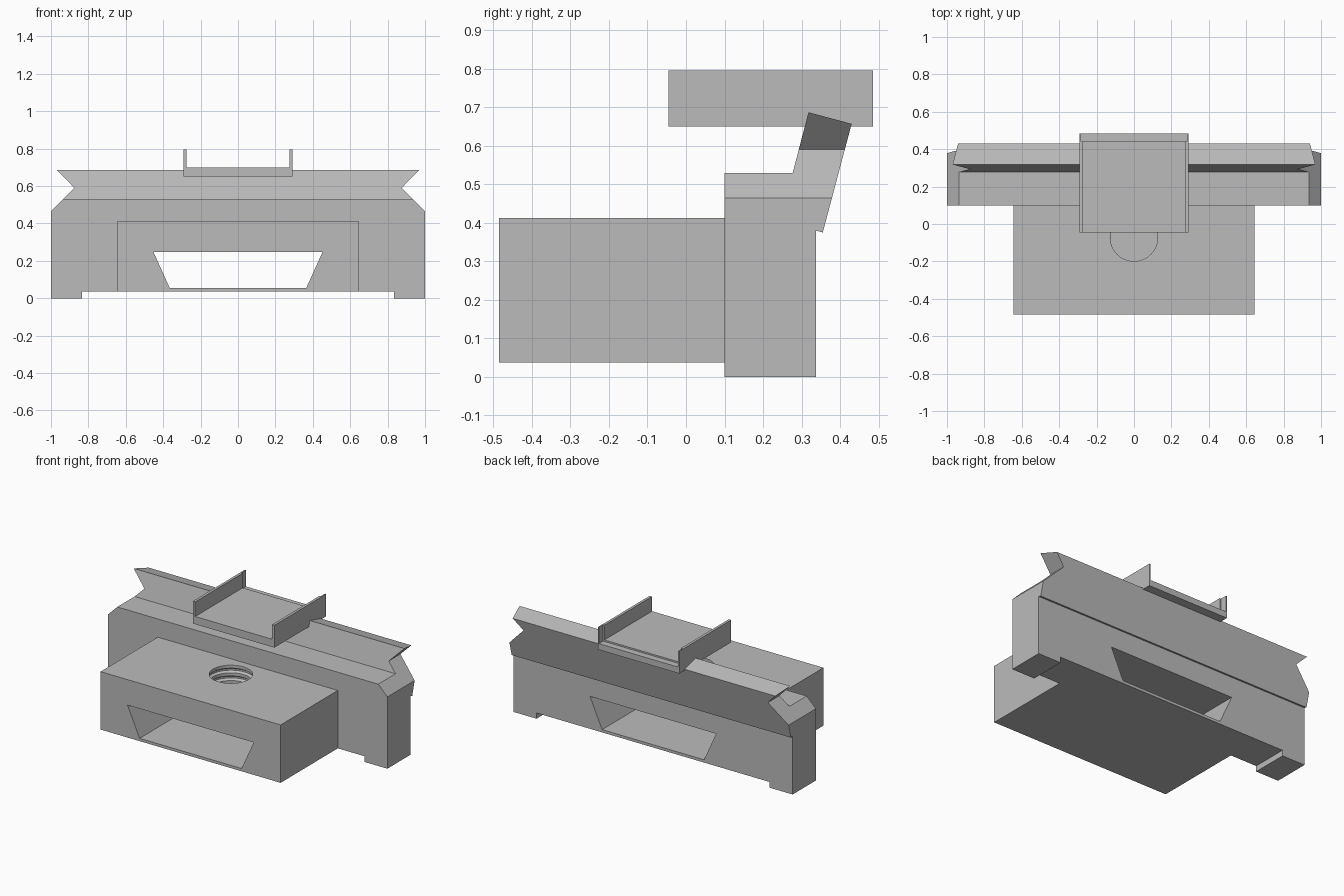
import bpy, bmesh, math
from mathutils import Vector

cube = bpy.data.objects.get("Cube")
if cube:
    bpy.data.objects.remove(cube, do_unlink=True)

grey = bpy.data.materials.new("plain grey")
grey.use_nodes = True
COLOUR = (0.5, 0.5, 0.5, 1)
grey.diffuse_color = COLOUR
grey.node_tree.nodes["Principled BSDF"].inputs["Base Color"].default_value = COLOUR


def make_object(name, bm):
    bmesh.ops.recalc_face_normals(bm, faces=bm.faces)
    mesh = bpy.data.meshes.new(name)
    bm.to_mesh(mesh)
    bm.free()
    mesh.materials.append(grey)
    obj = bpy.data.objects.new(name, mesh)
    bpy.context.collection.objects.link(obj)
    return obj


def prism(name, points, along, start, end):
    """Extrude a closed profile along x (points are y, z) or y (points are x, z)."""
    bm = bmesh.new()
    place = (lambda a, b: (start, a, b)) if along == "x" else (lambda a, b: (a, start, b))
    face = bm.faces.new([bm.verts.new(place(a, b)) for a, b in points])
    moved = bmesh.ops.extrude_face_region(bm, geom=[face])["geom"]
    step = Vector((end - start, 0, 0)) if along == "x" else Vector((0, end - start, 0))
    bmesh.ops.translate(bm, vec=step, verts=[v for v in moved if isinstance(v, bmesh.types.BMVert)])
    return make_object(name, bm)


def rectangle(half_width, low, high):
    return [(-half_width, low), (half_width, low), (half_width, high), (-half_width, high)]


def mirrored(half):
    return half + [(-x, z) for x, z in reversed(half)]


def combine(obj, other, operation):
    """Apply a boolean and discard the helper."""
    mod = obj.modifiers.new("cut", "BOOLEAN")
    mod.operation, mod.solver, mod.object = operation, "EXACT", other
    graph = bpy.context.evaluated_depsgraph_get()
    obj.data = bpy.data.meshes.new_from_object(obj.evaluated_get(graph))
    obj.modifiers.clear()
    bpy.data.objects.remove(other, do_unlink=True)


def threaded_cutter(centre_y, bottom, top, minor, major, turns):
    """A ridged plug that leaves thread grooves in the hole it cuts."""
    bm = bmesh.new()
    pitch = (top - bottom) / turns
    profile = [(0, bottom), (minor, bottom)]
    for i in range(turns):
        z = bottom + i * pitch
        profile += [(minor, z + pitch * 0.2), (major, z + pitch * 0.4),
                    (major, z + pitch * 0.6), (minor, z + pitch * 0.8)]
    profile += [(minor, top), (0, top)]
    verts = [bm.verts.new((r, centre_y, z)) for r, z in profile]
    edges = [bm.edges.new(pair) for pair in zip(verts, verts[1:])]
    bmesh.ops.spin(bm, geom=verts + edges, cent=(0, centre_y, 0), axis=(0, 0, 1),
                   angle=math.tau, steps=48)
    bmesh.ops.remove_doubles(bm, verts=bm.verts, dist=0.0005)
    return make_object("thread_cutter", bm)


def tunnel_cutter():
    return prism("tunnel_cutter", mirrored([(0.365, 0.055), (0.452, 0.247)]), "y", -0.7, 0.7)


# Rear body: side profile with a leaning rail, trimmed to the front outline
side = [(0.10, 0), (0.337, 0), (0.337, 0.38), (0.355, 0.375),
        (0.43, 0.657), (0.318, 0.687), (0.277, 0.53), (0.10, 0.53)]
body = prism("rear_body", side, "x", -1.1, 1.1)
outline = mirrored([(0.835, 0.037), (0.835, -0.05), (1, -0.05), (1, 0.465),
                    (0.875, 0.59), (0.97, 0.687), (0.97, 0.75)])
combine(body, prism("outline_cutter", outline, "y", -0.2, 0.7), "INTERSECT")
combine(body, tunnel_cutter(), "DIFFERENCE")

# Front block with the tapered tunnel and threaded hole
block = prism("front_block", rectangle(0.645, 0.037, 0.412), "y", -0.485, 0.10)
combine(block, tunnel_cutter(), "DIFFERENCE")
combine(block, threaded_cutter(-0.072, 0.2, 0.45, 0.127, 0.142, 5), "DIFFERENCE")

# Tray: a channel whose back end is slightly widened and lowered
def channel(inner, floor):
    return mirrored([(0.292, 0.65), (0.292, 0.795), (inner, 0.795), (inner, floor)])


prism("tray", channel(0.275, 0.70), "y", -0.045, 0.442)
prism("tray_back_end", channel(0.284, 0.69), "y", 0.442, 0.485)
